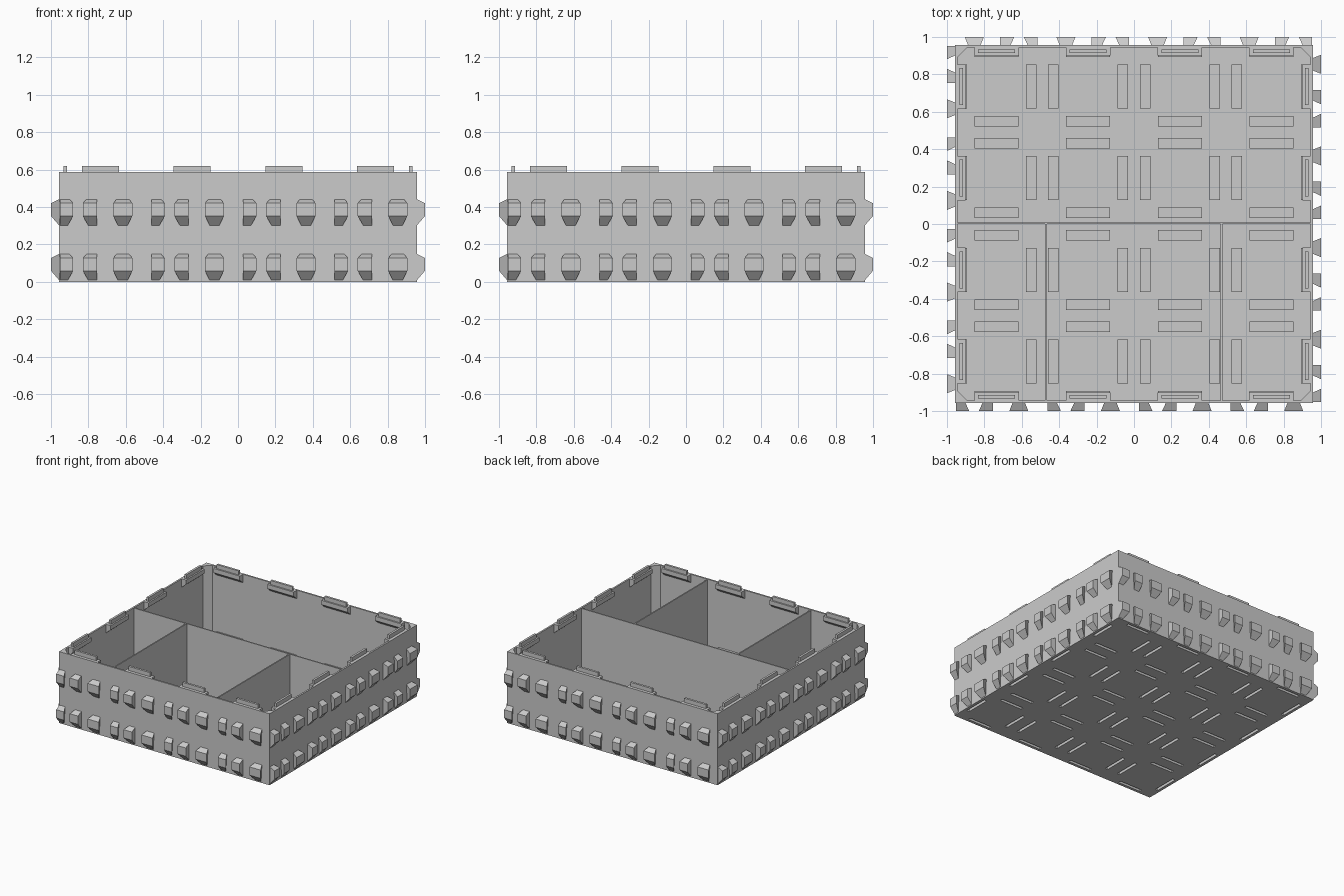
import bpy, bmesh, math
from mathutils import Matrix

cube = bpy.data.objects.get("Cube")
if cube:
    bpy.data.objects.remove(cube, do_unlink=True)

grey = bpy.data.materials.new("light grey plastic")
grey.use_nodes = True
grey.diffuse_color = (0.6, 0.6, 0.6, 1)
grey.node_tree.nodes["Principled BSDF"].inputs["Base Color"].default_value = (0.6, 0.6, 0.6, 1)

HALF, WALL, FLOOR, RIM = 0.957, 0.014, 0.016, 0.587
CENTRES = (-0.735, -0.245, 0.245, 0.735)
LINES = (-0.922, -0.55, -0.432, -0.06, 0.06, 0.432, 0.55, 0.922)
QUARTERS = [Matrix.Rotation(math.radians(90 * i), 4, 'Z') for i in range(4)]


def loft(bm, lower, upper):
    """Closed solid between two matching loops of points."""
    a = [bm.verts.new(p) for p in lower]
    b = [bm.verts.new(p) for p in upper]
    bm.faces.new(a[::-1])
    bm.faces.new(b)
    for i in range(len(a)):
        j = (i + 1) % len(a)
        bm.faces.new((a[i], a[j], b[j], b[i]))
    return a + b


def box(bm, x0, x1, y0, y1, z0, z1):
    loop = [(x0, y0), (x1, y0), (x1, y1), (x0, y1)]
    return loft(bm, [(x, y, z0) for x, y in loop], [(x, y, z1) for x, y in loop])


def finish(name, bm):
    bmesh.ops.recalc_face_normals(bm, faces=bm.faces)
    mesh = bpy.data.meshes.new(name)
    bm.to_mesh(mesh)
    bm.free()
    mesh.materials.append(grey)
    obj = bpy.data.objects.new(name, mesh)
    bpy.context.collection.objects.link(obj)
    return obj


def combine(target, tool, operation):
    """Apply a boolean and discard the tool."""
    tool.hide_render = True
    mod = target.modifiers.new("cut", 'BOOLEAN')
    mod.operation, mod.solver, mod.object = operation, 'EXACT', tool
    bpy.context.view_layer.update()
    graph = bpy.context.evaluated_depsgraph_get()
    mesh = bpy.data.meshes.new_from_object(target.evaluated_get(graph))
    target.modifiers.clear()
    target.data = mesh
    bpy.data.objects.remove(tool, do_unlink=True)


def floor_grid(name, length, width, z0, z1):
    """One bar for every connector position, in both directions."""
    bm = bmesh.new()
    for c in CENTRES:
        for k in LINES:
            box(bm, c - length / 2, c + length / 2, k - width / 2, k + width / 2, z0, z1)
            box(bm, k - width / 2, k + width / 2, c - length / 2, c + length / 2, z0, z1)
    return finish(name, bm)


# Tray shell with chamfered inner corners
bm = bmesh.new()
box(bm, -HALF, HALF, -HALF, HALF, 0, RIM)
tray = finish("tray", bm)
bm = bmesh.new()
inner, cut = HALF - WALL, HALF - WALL - 0.05
octagon = [(cut, -inner), (inner, -cut), (inner, cut), (cut, inner),
           (-cut, inner), (-inner, cut), (-inner, -cut), (-cut, -inner)]
loft(bm, [(x, y, FLOOR) for x, y in octagon], [(x, y, 1) for x, y in octagon])
combine(tray, finish("cavity", bm), 'DIFFERENCE')

# Raised housings on the floor, and the stacking slots beneath them
combine(tray, floor_grid("slot_housings", 0.236, 0.056, 0.006, 0.054), 'UNION')
combine(tray, floor_grid("stacking_slots", 0.206, 0.024, -0.02, 0.038), 'DIFFERENCE')

# Dividers
bm = bmesh.new()
edge = HALF - WALL / 2
box(bm, -edge, edge, -0.001, 0.009, FLOOR / 2, RIM - 0.005)
for x in (-0.47, 0.468):
    box(bm, x - 0.005, x + 0.005, -edge, 0.004, FLOOR / 2, RIM - 0.005)
finish("dividers", bm)

# Rim lips with sloping undersides, and the tabs standing on them
lips, tabs = bmesh.new(), bmesh.new()
for turn in QUARTERS:
    for c in CENTRES:
        y0, y1 = -edge, -0.902
        profile = [(y0, RIM), (y0, RIM - 0.075), (y1, RIM - 0.035), (y1, RIM)]
        verts = loft(lips, [(c - 0.119, y, z) for y, z in profile],
                     [(c + 0.119, y, z) for y, z in profile])
        bmesh.ops.transform(lips, matrix=turn, verts=verts)
        verts = box(tabs, c - 0.099, c + 0.099, -0.932, -0.914, RIM - 0.01, 0.62)
        bmesh.ops.transform(tabs, matrix=turn, verts=verts)
finish("rim_lips", lips)
finish("stacking_tabs", tabs)

# Dovetail side connectors: offset, half width, left taper, right taper
SHAPES = ((-0.182, 0.036, 0, 0.03), (-0.057, 0.038, 0.03, 0), (0.119, 0.051, 0.026, 0.026))
bm = bmesh.new()
for turn in QUARTERS:
    for c in CENTRES:
        for z in (0.007, 0.3):
            for offset, half, left, right in SHAPES:
                x0, x1 = c + offset - half, c + offset + half
                root = -HALF + 0.002
                base = [(x0 + left, root, z), (x1 - right, root, z),
                        (x1 - right * 0.7, root, z + 0.142), (x0 + left * 0.7, root, z + 0.142)]
                face = [(x0, -1, z + 0.052), (x1, -1, z + 0.052),
                        (x1, -1, z + 0.12), (x0, -1, z + 0.12)]
                bmesh.ops.transform(bm, matrix=turn, verts=loft(bm, base, face))
finish("side_connectors", bm)
